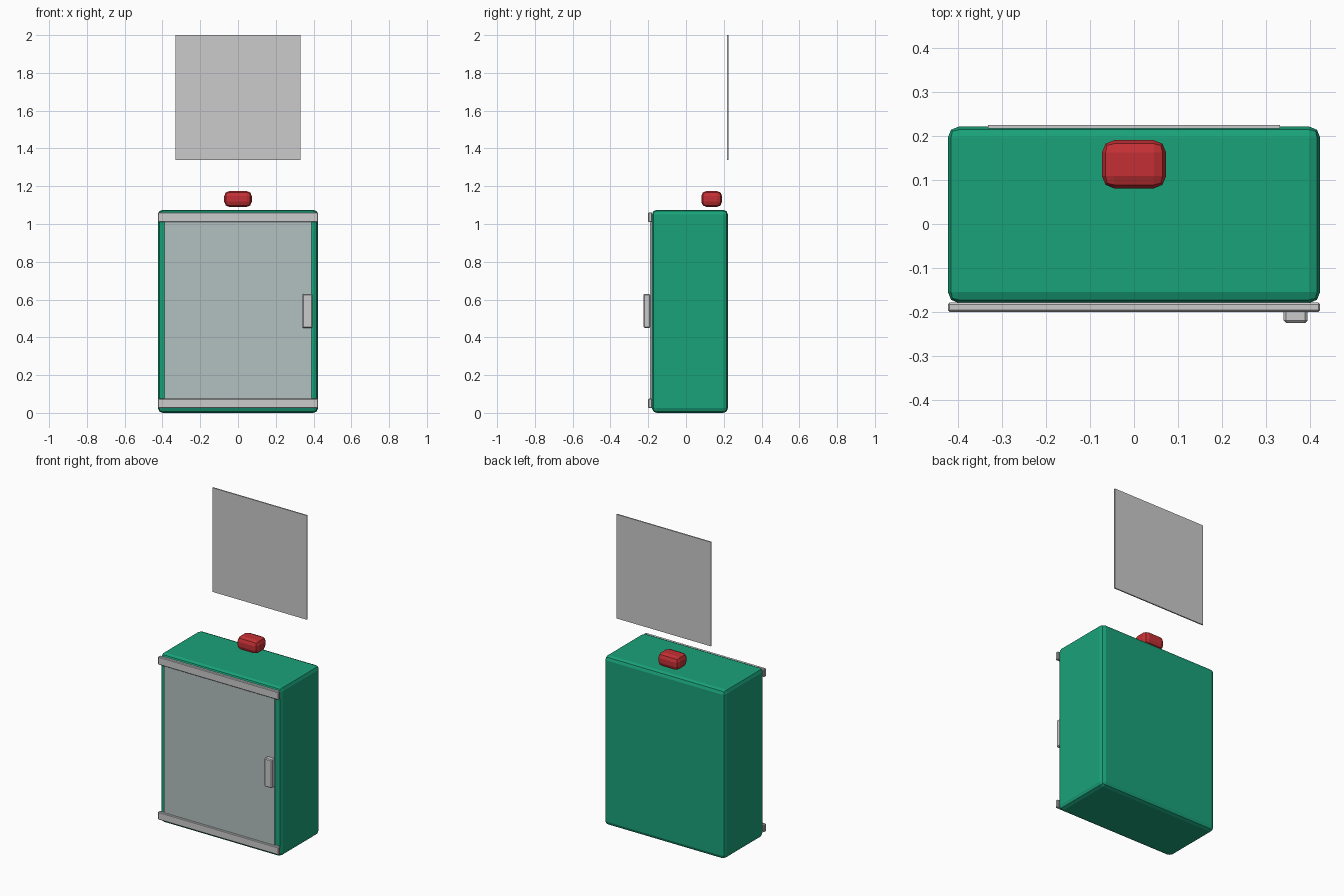
import bpy, bmesh

if "Cube" in bpy.data.objects:
    bpy.data.objects.remove(bpy.data.objects["Cube"])


def material(name, rgb):
    m = bpy.data.materials.new(name)
    m.diffuse_color = (*rgb, 1)
    m.use_nodes = True
    m.node_tree.nodes["Principled BSDF"].inputs["Base Color"].default_value = m.diffuse_color
    return m


green = material("green_paint", (0.01, 0.36, 0.19))
red = material("red_lamp", (0.55, 0.03, 0.035))
glass = material("pale_glass", (0.45, 0.53, 0.53))


def box(name, x, y, z, bevel=0, segments=1, mat=None):
    """Box from (min, max) ranges, with optionally bevelled edges."""
    bm = bmesh.new()
    bmesh.ops.create_cube(bm, size=1)
    for v in bm.verts:
        for i, (lo, hi) in enumerate((x, y, z)):
            v.co[i] = lo if v.co[i] < 0 else hi
    if bevel:
        bmesh.ops.bevel(bm, geom=bm.edges[:], offset=bevel, segments=segments,
                        profile=0.5, affect='EDGES')
    mesh = bpy.data.meshes.new(name)
    bm.to_mesh(mesh)
    bm.free()
    ob = bpy.data.objects.new(name, mesh)
    bpy.context.collection.objects.link(ob)
    if mat:
        mesh.materials.append(mat)
    return ob


# Cabinet body
box("cabinet_body", (-0.424, 0.424), (-0.18, 0.222), (0, 1.075), 0.025, 2, green)

# Glass door
box("door_panel", (-0.388, 0.388), (-0.19, -0.178), (0.05, 1.03), mat=glass)

# Rails across the bottom and top of the door
for name, z in (("bottom_rail", (0.025, 0.075)), ("top_rail", (1.01, 1.062))):
    box(name, (-0.424, 0.424), (-0.2, -0.179), z, 0.004)

# Door handle
box("door_handle", (0.341, 0.395), (-0.225, -0.189), (0.45, 0.63), 0.005)

# Alarm lamp floating above the cabinet
box("alarm_lamp", (-0.073, 0.073), (0.081, 0.191), (1.09, 1.175), 0.028, 2, red)

# Square sign plate above
box("sign_plate", (-0.332, 0.332), (0.217, 0.225), (1.338, 2.0))
